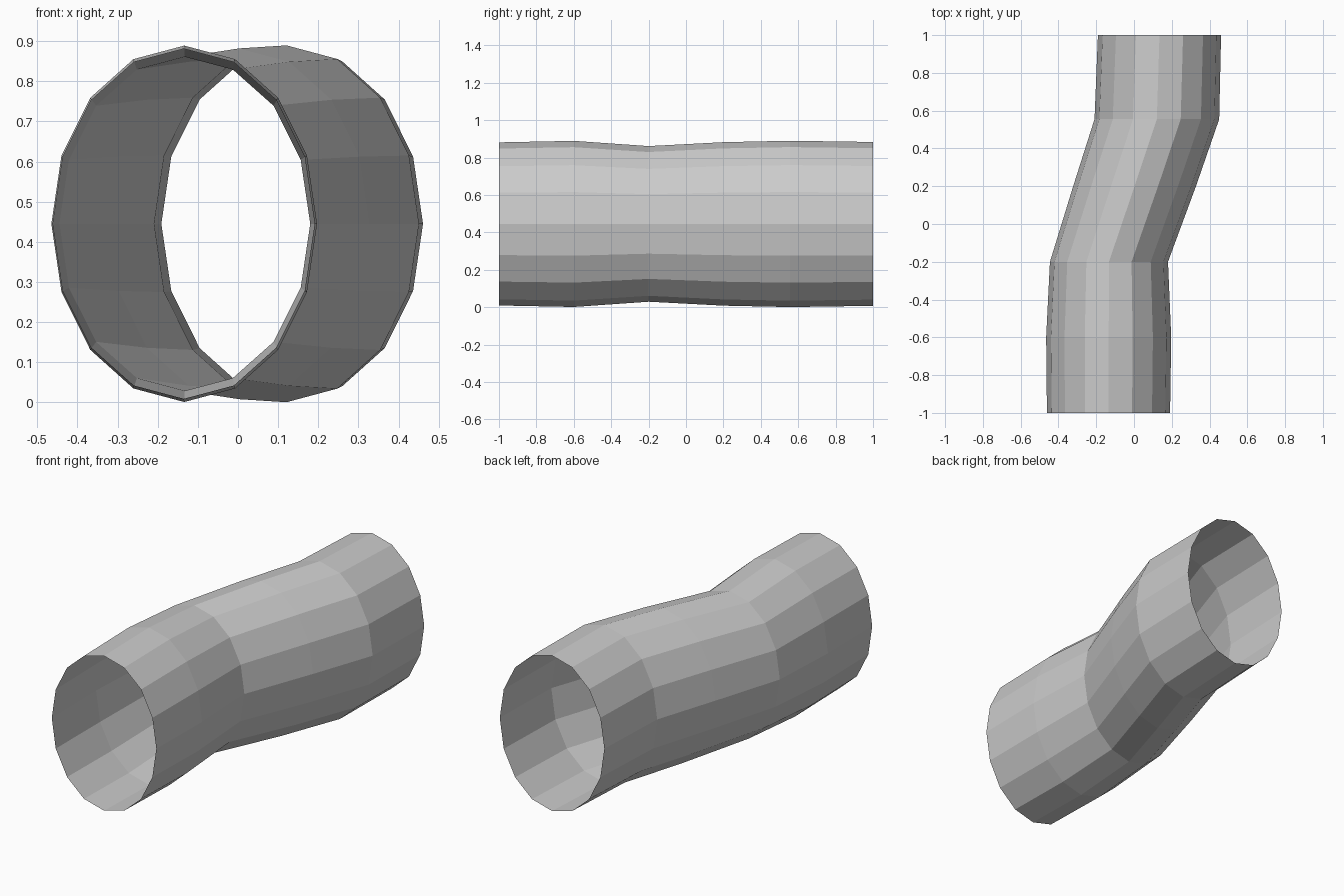
import bpy, bmesh
from math import cos, sin, pi

if "Cube" in bpy.data.objects:
    bpy.data.objects.remove(bpy.data.objects["Cube"])

SIDES = 16
MID_Z = 0.445

# Rings along the tube: y, centre x, half width, half height
RINGS = [
    (-1.0, -0.135, 0.326, 0.436),
    (-0.6, -0.134, 0.331, 0.444),
    (-0.2, -0.1325, 0.3125, 0.416),
    (0.2, 0.003, 0.325, 0.437),
    (0.555, 0.121, 0.330, 0.4445),
    (1.0, 0.135, 0.326, 0.438),
]

# Open, single-walled bent pipe
bm = bmesh.new()
rings = []
for y, cx, rx, rz in RINGS:
    rings.append([bm.verts.new((cx + rx * cos(2 * pi * i / SIDES), y,
                                MID_Z + rz * sin(2 * pi * i / SIDES)))
                  for i in range(SIDES)])
for a, b in zip(rings, rings[1:]):
    for i in range(SIDES):
        j = (i + 1) % SIDES
        bm.faces.new((a[i], b[i], b[j], a[j]))
bmesh.ops.recalc_face_normals(bm, faces=bm.faces)

# Make sure the faces point outwards
bm.normal_update()
f = bm.faces[0]
if f.normal.x < 0:
    bmesh.ops.reverse_faces(bm, faces=bm.faces)

mesh = bpy.data.meshes.new("bent_pipe")
bm.to_mesh(mesh)
bm.free()
pipe = bpy.data.objects.new("bent_pipe", mesh)
bpy.context.collection.objects.link(pipe)
